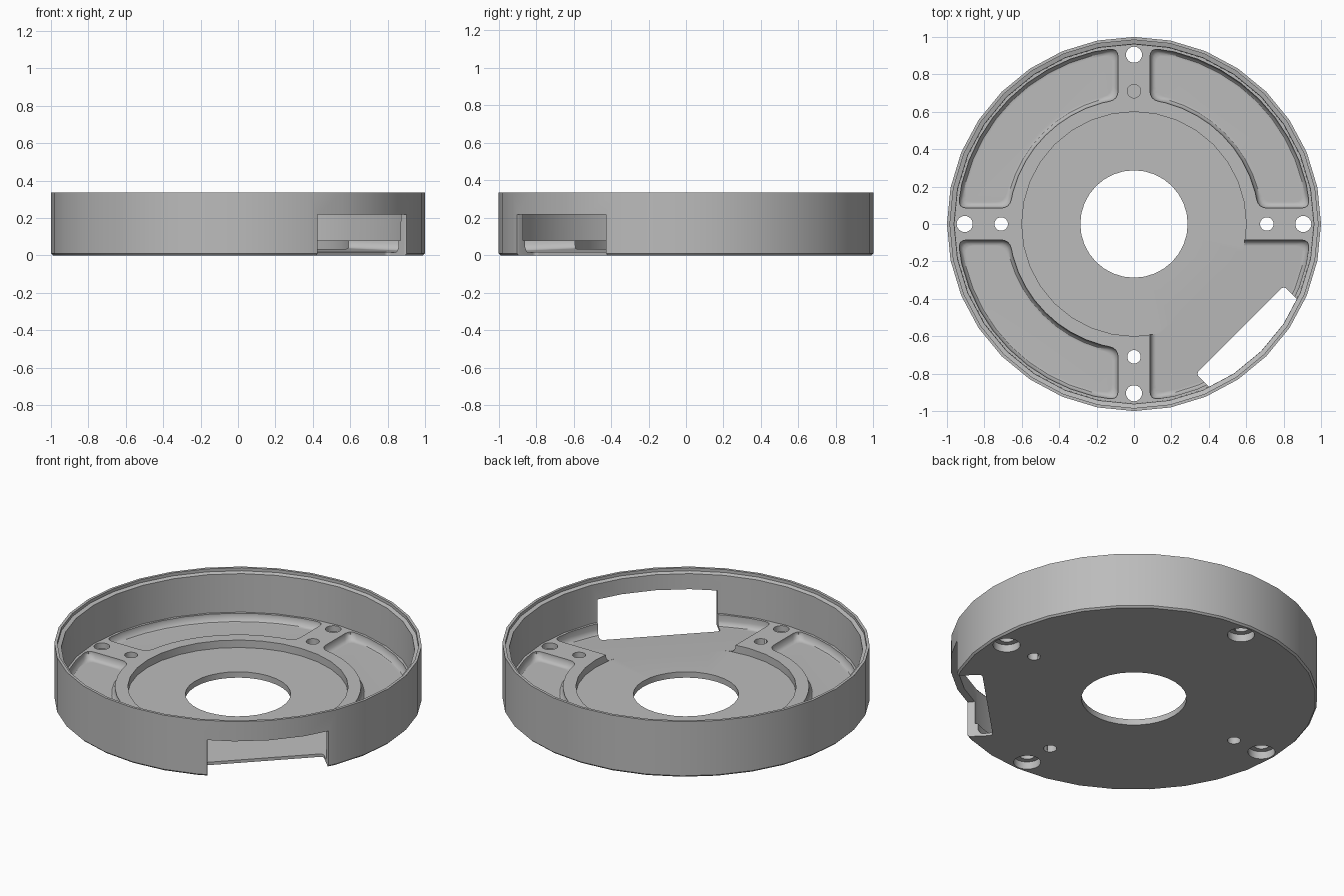
import bpy, bmesh, math
from mathutils import Vector, Matrix

old = bpy.data.objects.get("Cube")
if old:
    bpy.data.objects.remove(old, do_unlink=True)

grey = bpy.data.materials.new("plain grey")
grey.use_nodes = True
GREY = (0.5, 0.5, 0.5, 1)
grey.diffuse_color = GREY
grey.node_tree.nodes["Principled BSDF"].inputs["Base Color"].default_value = GREY

SEGMENTS = 32
RAISED, FLOOR = 0.08, 0.035


def loft(name, loops, wrap=False):
    """Skin a stack of equal loops; close it as a tube or with end caps."""
    bm = bmesh.new()
    rows = [[bm.verts.new(p) for p in loop] for loop in loops]
    pairs = list(zip(rows, rows[1:]))
    if wrap:
        pairs.append((rows[-1], rows[0]))
    else:
        bm.faces.new(rows[0])
        bm.faces.new(rows[-1])
    n = len(rows[0])
    for a, b in pairs:
        for i in range(n):
            j = (i + 1) % n
            bm.faces.new((a[i], a[j], b[j], b[i]))
    bmesh.ops.recalc_face_normals(bm, faces=bm.faces)
    mesh = bpy.data.meshes.new(name)
    bm.to_mesh(mesh)
    bm.free()
    mesh.materials.append(grey)
    ob = bpy.data.objects.new(name, mesh)
    bpy.context.collection.objects.link(ob)
    return ob


def circle(r, z, x=0, y=0, n=SEGMENTS):
    return [Vector((x + r * math.cos(2 * math.pi * i / n),
                    y + r * math.sin(2 * math.pi * i / n), z)) for i in range(n)]


def rounded(points, corners, r, steps=4):
    """Round the listed corners of a closed outline."""
    out = []
    for i, p in enumerate(points):
        if i not in corners:
            out.append(p)
            continue
        a = p + (points[i - 1] - p).normalized() * r
        b = p + (points[(i + 1) % len(points)] - p).normalized() * r
        for k in range(steps + 1):
            t = k / steps
            out.append(a * (1 - t) ** 2 + p * 2 * t * (1 - t) + b * t * t)
    return out


def sector(r_in, r_out, side, z, n=10):
    """Quarter-ring outline between two spokes."""
    points = []
    for r, order in ((r_in, range(n, -1, -1)), (r_out, range(n + 1))):
        a = math.asin(side / r)
        for i in order:
            t = a + (math.pi / 2 - 2 * a) * i / n
            points.append(Vector((r * math.cos(t), r * math.sin(t), z)))
    return rounded(points, (0, n, n + 1, 2 * n + 1), 0.05)


def pocket_cutter(quarter, r_in, slope=0):
    """Pocket with a filleted foot; slope tips its floor outward."""
    turn = Matrix.Rotation(quarter * math.pi / 2, 3, "Z")
    loops = []
    for inset, z in ((0, 0.14), (0, 0.066), (0.008, 0.048), (0.018, 0.038), (0.032, FLOOR)):
        loop = sector(r_in + inset, 0.945 - inset, 0.085 + inset, z)
        for p in loop:
            p.z -= slope * ((p.x + p.y) / math.sqrt(2) - 0.515)
        loops.append([turn @ p for p in loop])
    return loft("pocket_cutter", loops)


# Dish: floor, raised ring level, wall and stepped rim
profile = ((0.287, 0), (0.99, 0), (1, 0.01), (1, 0.335), (0.984, 0.335), (0.984, 0.317),
           (0.962, 0.31), (0.96, RAISED), (0.6, RAISED), (0.6, FLOOR), (0.287, FLOOR))
dish = loft("round_housing", [circle(r, z) for r, z in profile], wrap=True)

# Three pockets and the sloping one beside the window
cutters = [pocket_cutter(q, 0.67) for q in range(3)]
cutters.append(pocket_cutter(3, 0.45, slope=0.06))

# Screw holes in the spokes, with counterbores underneath
for k in range(4):
    c, s = round(math.cos(k * math.pi / 2)), round(math.sin(k * math.pi / 2))
    for dist, r, top in ((0.71, 0.036, 0.2), (0.905, 0.043, 0.2), (0.905, 0.074, 0.045)):
        cutters.append(loft("hole_cutter", [circle(r, z, c * dist, s * dist, 24)
                                            for z in (-0.1, top)]))

# Side window cut through floor and wall, flared at the outside
half = [(0.8, 0.332), (0.925, 0.332), (0.95, 0.34), (0.965, 0.365), (1.1, 0.365)]
outline = [Vector((d, t, 0)) for d, t in half] + [Vector((d, -t, 0)) for d, t in reversed(half)]
outline = rounded(outline, (0, len(outline) - 1), 0.025)
turn = Matrix.Rotation(-math.pi / 4, 3, "Z")
cutters.append(loft("window_cutter", [[turn @ p + Vector((0, 0, z)) for p in outline]
                                      for z in (-0.1, 0.217)]))

# Apply the cuts
bpy.ops.object.select_all(action="DESELECT")
bpy.context.view_layer.objects.active = dish
dish.select_set(True)
for cutter in cutters:
    cutter.hide_render = True
    mod = dish.modifiers.new("cut", "BOOLEAN")
    mod.operation = "DIFFERENCE"
    mod.solver = "EXACT"
    mod.object = cutter
    bpy.ops.object.modifier_apply(modifier=mod.name)
    bpy.data.objects.remove(cutter, do_unlink=True)

# Smooth curved faces, keep edges crisp
bpy.ops.object.shade_smooth_by_angle(angle=math.radians(32))
weighted = dish.modifiers.new("even shading", "WEIGHTED_NORMAL")
weighted.keep_sharp = True
